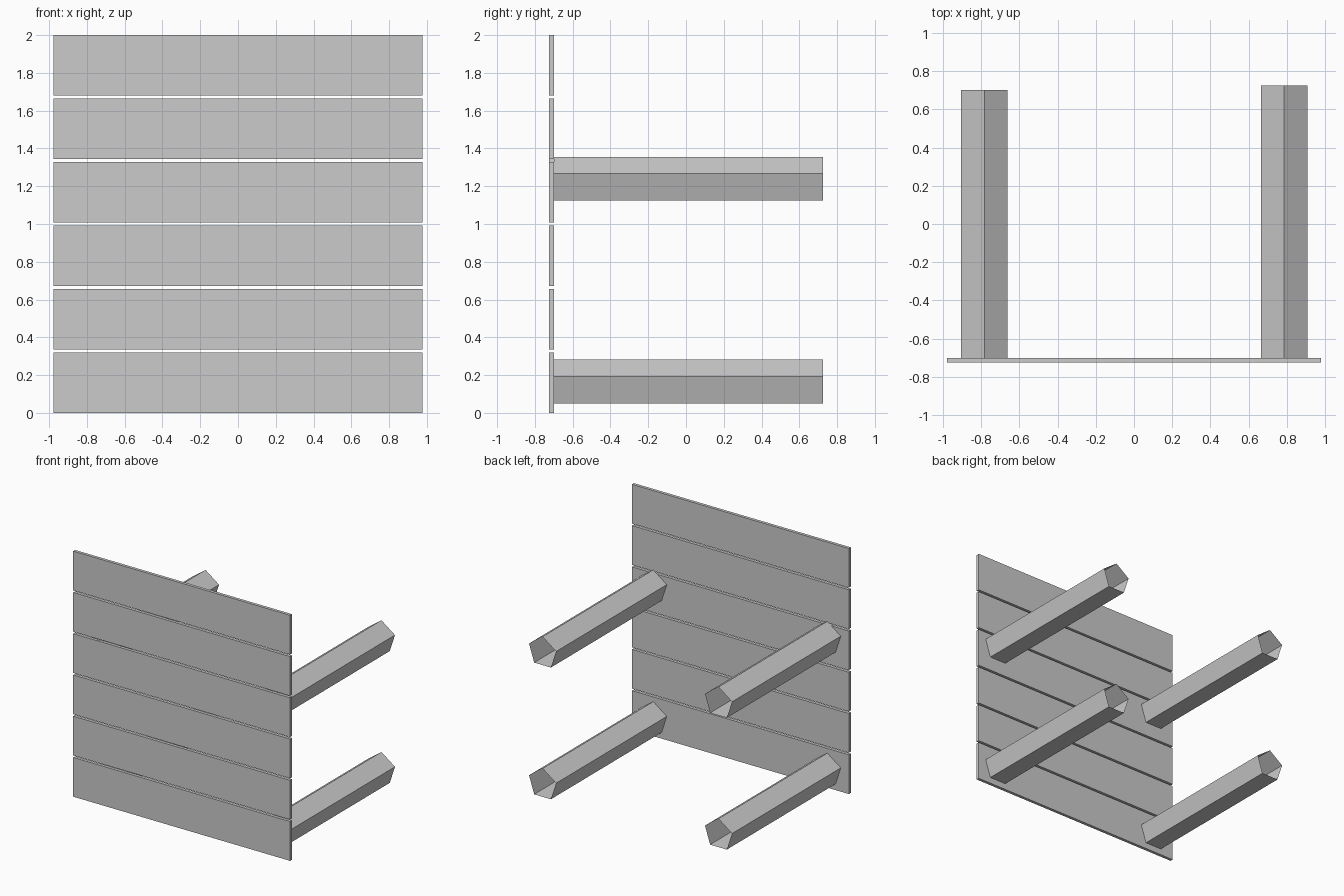
import bpy, bmesh
from math import sin, cos, tau

if "Cube" in bpy.data.objects:
    bpy.data.objects.remove(bpy.data.objects["Cube"])


def make_object(name, bm):
    mesh = bpy.data.meshes.new(name)
    bm.to_mesh(mesh)
    bm.free()
    obj = bpy.data.objects.new(name, mesh)
    bpy.context.collection.objects.link(obj)
    return obj


def box(name, lo, hi):
    bm = bmesh.new()
    bmesh.ops.create_cube(bm, size=1)
    for v in bm.verts:
        v.co = [(a + b) / 2 + c * (b - a) for a, b, c in zip(lo, hi, v.co)]
    return make_object(name, bm)


def open_pentagon_tube(name, x, z, y0, y1, radius=0.128):
    bm = bmesh.new()
    rings = []
    for y in (y0, y1):
        rings.append([bm.verts.new((x + radius * sin(tau * i / 5), y,
                                    z + radius * cos(tau * i / 5)))
                      for i in range(5)])
    for i in range(5):
        j = (i + 1) % 5
        bm.faces.new((rings[0][i], rings[1][i], rings[1][j], rings[0][j]))
    bmesh.ops.recalc_face_normals(bm, faces=bm.faces)
    return make_object(name, bm)


# Six horizontal planks with narrow gaps
for i in range(6):
    z = i * 0.336
    box(f"plank_{i + 1}", (-0.977, -0.725, z), (0.977, -0.70, z + 0.32))

# Four open-ended five-sided posts; the left pair sits slightly further forward
for level, z in (("lower", 0.154), ("upper", 1.227)):
    open_pentagon_tube(f"{level}_left_post", -0.783, z, -0.725, 0.70)
    open_pentagon_tube(f"{level}_right_post", 0.785, z, -0.70, 0.725)
